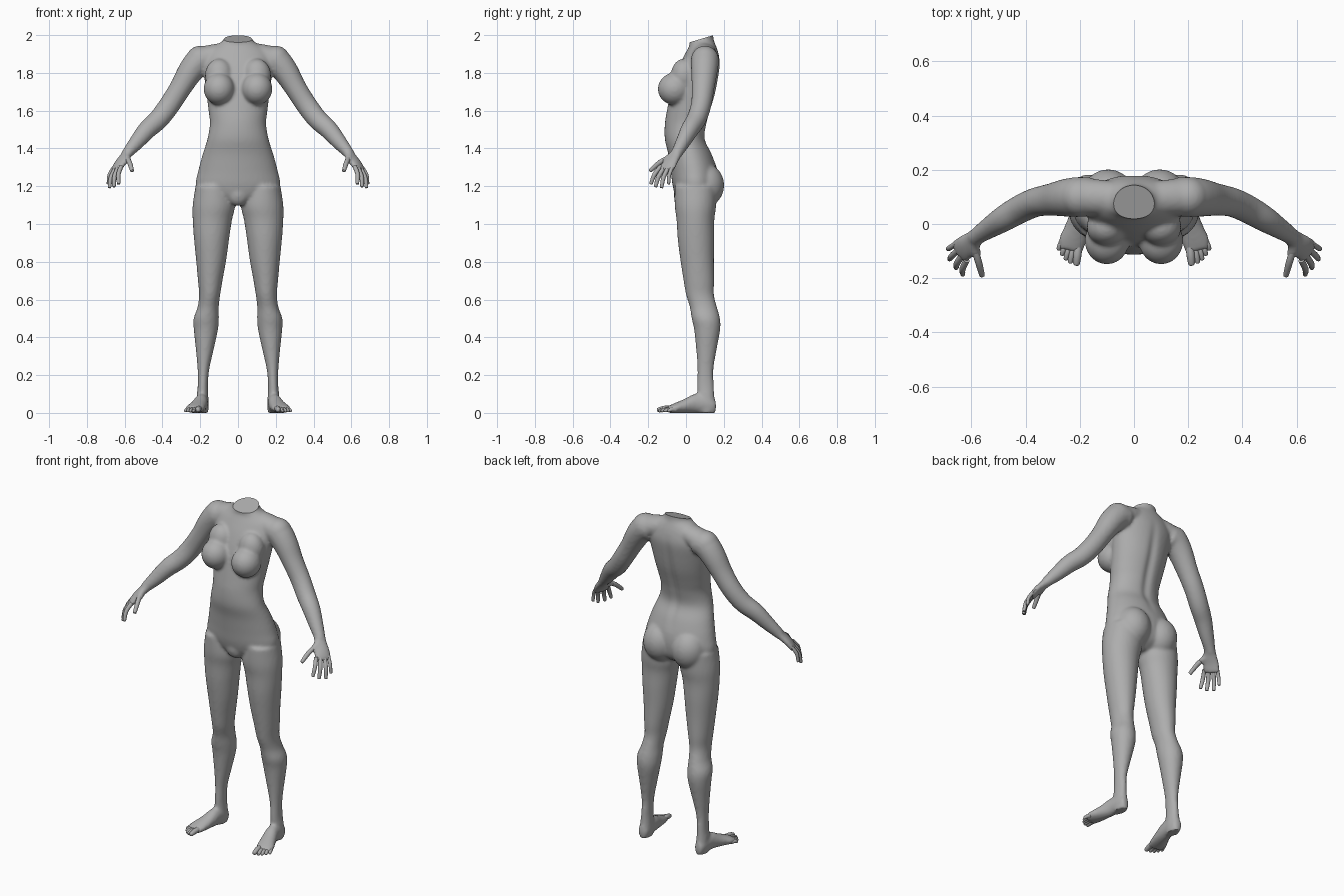
import bpy, bmesh, math
from mathutils import Vector, Matrix

skin = bpy.data.materials.new("plain_grey")
skin.diffuse_color = (0.42, 0.42, 0.42, 1)


def spline(rows, n=4):
    """Smooth a list of rows with a Catmull-Rom curve."""
    out = []
    for i in range(len(rows) - 1):
        p = [rows[max(i - 1, 0)], rows[i], rows[i + 1], rows[min(i + 2, len(rows) - 1)]]
        for k in range(n):
            t = k / n
            out.append([0.5 * (2 * b + (c - a) * t + (2 * a - 5 * b + 4 * c - d) * t * t
                               + (3 * b - a - 3 * c + d) * t ** 3) for a, b, c, d in zip(*p)])
    return out + [list(rows[-1])]


def tube(bm, rows, side=1, hint=(1, 0, 0), axis=None, seg=28):
    """Loft ellipses; a row is x, y, z, radius along hint, radius across."""
    rows = spline(rows)
    pts = [Vector((r[0] * side, r[1], r[2])) for r in rows]
    hint = Vector((hint[0] * side, hint[1], hint[2]))
    rings = []
    for i, (p, r) in enumerate(zip(pts, rows)):
        t = Vector(axis) if axis else pts[min(i + 1, len(pts) - 1)] - pts[max(i - 1, 0)]
        t.normalize()
        u = (hint - t * hint.dot(t)).normalized()
        v = t.cross(u)
        rings.append([bm.verts.new(p + u * r[3] * math.cos(a) + v * r[4] * math.sin(a))
                      for a in (2 * math.pi * k / seg for k in range(seg))])
    for a, b in zip(rings, rings[1:]):
        for k in range(seg):
            m = (k + 1) % seg
            bm.faces.new((a[k], a[m], b[m], b[k]))
    bm.faces.new(rings[0][::-1])
    bm.faces.new(rings[-1])


def ball(bm, centre, radii):
    m = Matrix.Translation(centre) @ Matrix.Diagonal((*radii, 1))
    bmesh.ops.create_uvsphere(bm, u_segments=32, v_segments=20, radius=1, matrix=m)


def finish(bm, name):
    bmesh.ops.recalc_face_normals(bm, faces=bm.faces[:])
    me = bpy.data.meshes.new(name)
    bm.to_mesh(me)
    bm.free()
    me.materials.append(skin)
    ob = bpy.data.objects.new(name, me)
    bpy.context.collection.objects.link(ob)
    return ob


def shade(ob, angle):
    bpy.ops.object.select_all(action='DESELECT')
    ob.select_set(True)
    bpy.context.view_layer.objects.active = ob
    bpy.ops.object.shade_smooth_by_angle(angle=math.radians(angle))


bm = bmesh.new()

# Torso and neck
tube(bm, [(0, .045, 1.10, .06, .05), (0, .05, 1.14, .16, .10), (0, .05, 1.20, .222, .12),
          (0, .043, 1.28, .211, .124), (0, .022, 1.37, .187, .116), (0, -.005, 1.45, .162, .107),
          (0, 0, 1.53, .149, .112), (0, .015, 1.60, .156, .116), (0, .035, 1.68, .166, .12),
          (0, .055, 1.77, .178, .117), (0, .075, 1.85, .185, .106), (0, .085, 1.91, .165, .085),
          (0, .088, 1.945, .12, .07), (0, .083, 1.97, .08, .065), (0, .08, 2.0, .072, .064),
          (0, .08, 2.09, .072, .064)], axis=(0, 0, 1), seg=40)
# Lower front of the pelvis
ball(bm, (0, -.02, 1.16), (.06, .045, .065))

for s in (1, -1):
    # Chest and seat
    ball(bm, (s * .1, -.062, 1.715), (.082, .087, .085))
    ball(bm, (s * .1, -.012, 1.785), (.075, .068, .09))
    ball(bm, (s * .095, .1, 1.205), (.1, .102, .115))
    # Shoulder slope
    tube(bm, [(.03, .09, 1.915, .06, .05), (.11, .097, 1.897, .065, .058),
              (.19, .1, 1.872, .07, .068)], s, (0, 1, 0))
    ball(bm, (s * .2, .1, 1.868), (.076, .074, .076))
    # Arm
    tube(bm, [(.15, .1, 1.87, .07, .07), (.2, .1, 1.865, .074, .074), (.25, .097, 1.81, .07, .068),
              (.305, .09, 1.72, .06, .058), (.363, .08, 1.63, .054, .056),
              (.42, .055, 1.555, .052, .054), (.48, .02, 1.5, .048, .05),
              (.535, -.015, 1.435, .039, .041), (.578, -.043, 1.385, .032, .031),
              (.59, -.052, 1.37, .032, .028)], s, (0, 1, 0))
    # Palm
    tube(bm, [(.57, -.038, 1.395, .03, .028), (.595, -.06, 1.36, .036, .024),
              (.622, -.084, 1.325, .045, .021), (.64, -.1, 1.295, .047, .018),
              (.646, -.106, 1.28, .04, .013)], s, (.47, .87, .07))
    tube(bm, [(.59, -.06, 1.37, .02, .02), (.588, -.09, 1.35, .021, .02),
              (.578, -.122, 1.332, .014, .014)], s)
    # Leg
    tube(bm, [(.13, .05, 1.2, .095, .11), (.128, .05, 1.1, .112, .11), (.136, .05, 1.02, .104, .1),
              (.14, .053, .92, .093, .097), (.142, .059, .81, .08, .089), (.147, .068, .7, .065, .081),
              (.15, .074, .626, .056, .074), (.158, .092, .56, .056, .072),
              (.168, .105, .5, .067, .075), (.17, .112, .44, .064, .069),
              (.176, .108, .334, .047, .054), (.183, .103, .23, .031, .042),
              (.186, .103, .15, .027, .044), (.188, .105, .09, .031, .046),
              (.188, .108, .04, .034, .052), (.188, .108, .0, .03, .048)], s, axis=(0, 0, 1))
    # Foot
    tube(bm, [(.186, .155, .034, .024, .032), (.188, .12, .045, .034, .046),
              (.195, .05, .05, .037, .051), (.21, -.01, .036, .044, .037),
              (.228, -.065, .024, .051, .025), (.236, -.1, .017, .044, .016)], s,
         axis=(s * .22, -1, 0))

# Merge the parts into one smooth skin
rough = finish(bm, "rough_body")
mod = rough.modifiers.new("merge", 'REMESH')
mod.mode = 'VOXEL'
mod.voxel_size = 0.009
mod = rough.modifiers.new("soften", 'SMOOTH')
mod.factor = 0.5
mod.iterations = 6
bm = bmesh.new()
bm.from_object(rough, bpy.context.evaluated_depsgraph_get())
bpy.data.objects.remove(rough)

# Spine groove
for v in bm.verts:
    if v.co.y > .07 and 1.3 < v.co.z < 1.9:
        fade = math.sin(math.pi * (v.co.z - 1.3) / .6)
        v.co.y -= .012 * fade * math.exp(-(v.co.x / .025) ** 2)

# Slanted flat cut across the neck
bmesh.ops.bisect_plane(bm, geom=bm.verts[:] + bm.edges[:] + bm.faces[:], plane_co=(0, .08, 1.98),
                       plane_no=(0, -.3, 1), clear_outer=True)
bmesh.ops.holes_fill(bm, edges=[e for e in bm.edges if e.is_boundary], sides=0)
shade(finish(bm, "body"), 40)


def digit(bm, a, m, b, r, s):
    """Rounded, slightly tapered finger or toe."""
    a, m, b = Vector(a), Vector(m), Vector(b)
    near = b + (m - b).normalized() * r * .6
    end = b + (m - b).normalized() * r * .12
    tube(bm, [(*a, r, r), (*m, r, r), (*near, r * .8, r * .8), (*end, r * .5, r * .5),
              (*b, r * .1, r * .1)], s, (.9, .3, .1), seg=14)


for s, label in ((1, "left"), (-1, "right")):
    # Fingers and thumb
    bm = bmesh.new()
    for a, b, r in (((.618, -.134, 1.305), (.632, -.187, 1.21), .0115),
                    ((.634, -.116, 1.298), (.657, -.162, 1.195), .012),
                    ((.648, -.095, 1.296), (.681, -.13, 1.19), .0115),
                    ((.657, -.073, 1.3), (.688, -.092, 1.21), .01)):
        mid = (Vector(a) + Vector(b)) / 2 + Vector((.008, -.006, .005))
        digit(bm, a, mid, b, r, s)
    digit(bm, (.588, -.095, 1.35), (.574, -.14, 1.325), (.56, -.192, 1.28), .013, s)
    shade(finish(bm, label + "_fingers"), 60)
    # Toes
    bm = bmesh.new()
    for a, b, r in (((.205, -.07), (.213, -.154), .0155), ((.223, -.075), (.236, -.146), .0115),
                    ((.238, -.075), (.253, -.134), .0105), ((.251, -.068), (.267, -.117), .0105),
                    ((.262, -.055), (.28, -.097), .0105)):
        mid = ((a[0] + b[0]) / 2, (a[1] + b[1]) / 2, r + .007)
        digit(bm, (*a, r + .006), mid, (*b, r * .9), r, s)
    shade(finish(bm, label + "_toes"), 60)
